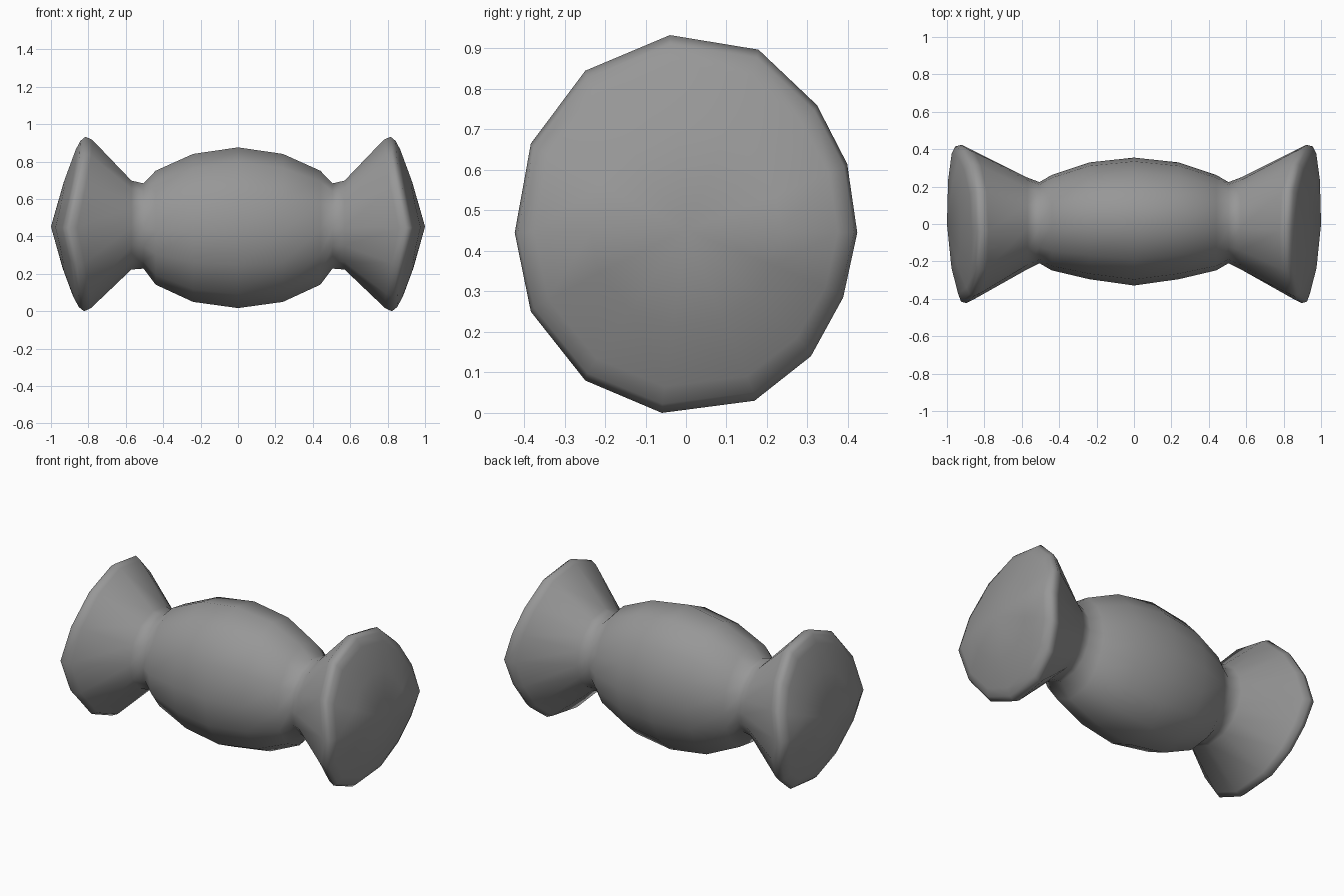
import bpy, bmesh

if "Cube" in bpy.data.objects:
    bpy.data.objects.remove(bpy.data.objects["Cube"])

# Slightly irregular 14-sided cross-section (y, z), also the rim outline
OUTLINE = [(-.04, .933), (.18, .897), (.325, .76), (.4, .615), (.425, .445), (.39, .285), (.31, .14),
           (.17, .03), (-.06, .0), (-.25, .08), (-.385, .25), (-.425, .445), (-.385, .665), (-.25, .845)]
UNIT = [(y / .425, (z - .467) / .467) for y, z in OUTLINE]

# Half profile from the middle outwards:
# x at mid height, x pull-back at top and bottom, x pull-back at the front,
# y radius, z radius, y centre, z centre
HALF = [
    (0.00, .00, .0, .342, .430, .013, .447),
    (0.24, .00, .0, .312, .396, .017, .446),
    (0.44, .00, .0, .255, .305, .007, .447),
    (0.505, .00, .0, .217, .228, .007, .456),
    (0.57, .00, .0, .245, .238, .003, .461),
    (0.885, .10, .025, .405, .450, .0, .467),
    (0.922, .10, .025, .423, .467, .0, .467),
    (0.955, .105, .03, .415, .445, .0, .467),
    (0.975, .10, .035, .375, .400, .0, .465),
    (0.994, .063, .018, .235, .245, .0, .460),
]


def ring(bm, side, row):
    x, pull, front, ry, rz, cy, cz = row
    return [bm.verts.new((side * (x - pull * abs(w + .045) - front * max(0, -v)),
                          cy + ry * v, cz + rz * w)) for v, w in UNIT]


bm = bmesh.new()

# Barrel body, necks and flared twists lofted as one skin
rings = [ring(bm, -1, r) for r in reversed(HALF[1:])] + [ring(bm, 1, r) for r in HALF]
n = len(UNIT)
for a, b in zip(rings, rings[1:]):
    for i in range(n):
        j = (i + 1) % n
        bm.faces.new((a[i], a[j], b[j], b[i]))

# Wedge-shaped end caps
for side, r in ((-1, rings[0]), (1, rings[-1])):
    tip = bm.verts.new((side, 0, .452))
    for i in range(n):
        bm.faces.new((r[i], r[(i + 1) % n], tip))

bmesh.ops.recalc_face_normals(bm, faces=bm.faces)
for f in bm.faces:
    f.smooth = True
mesh = bpy.data.meshes.new("wrapped_sweet")
bm.to_mesh(mesh)
bm.free()

# Dark grey wrapper
wrapper = bpy.data.materials.new("wrapper_grey")
wrapper.diffuse_color = (.31, .31, .31, 1)
wrapper.use_nodes = True
wrapper.node_tree.nodes["Principled BSDF"].inputs["Base Color"].default_value = wrapper.diffuse_color
mesh.materials.append(wrapper)
bpy.context.collection.objects.link(bpy.data.objects.new("wrapped_sweet", mesh))
